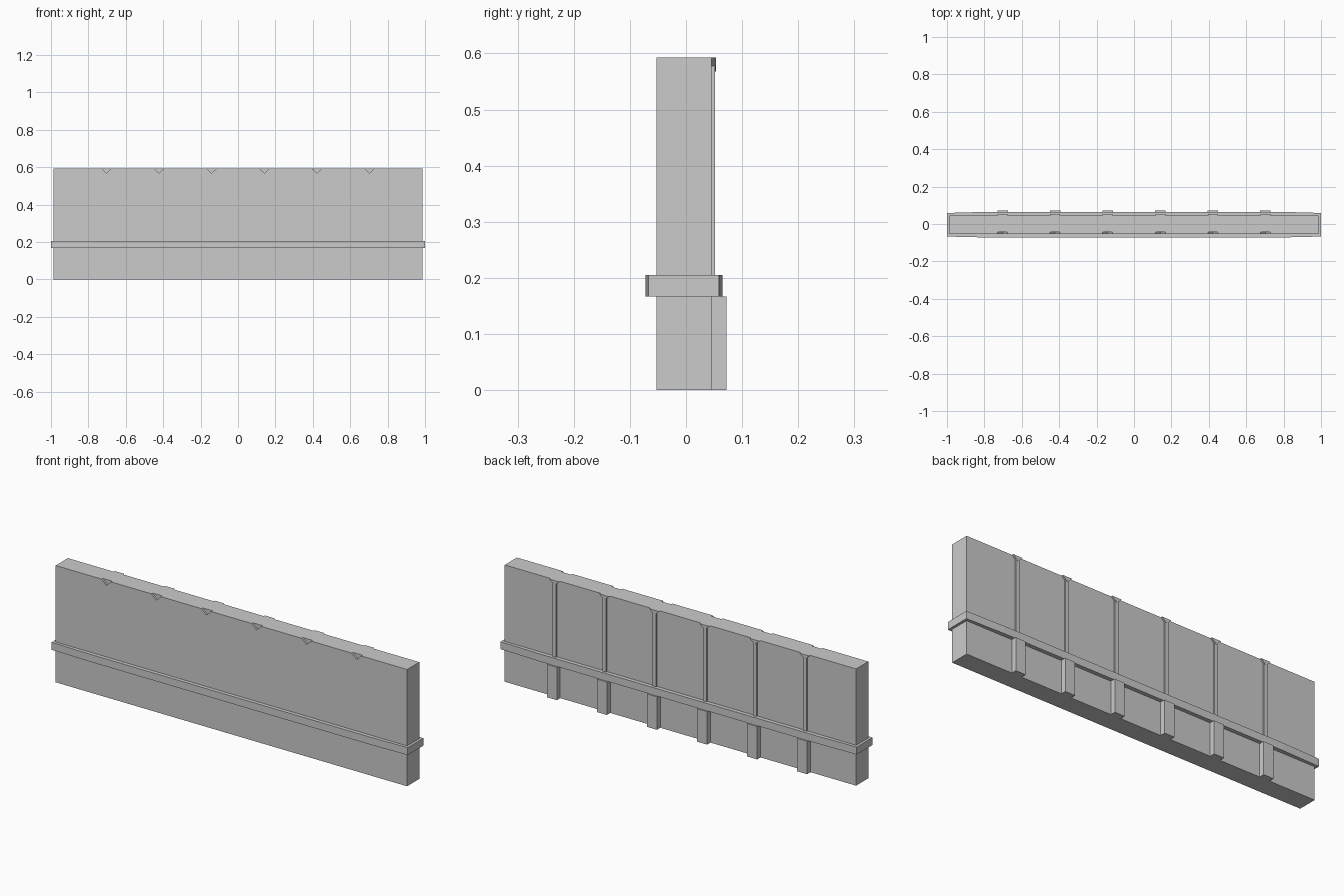
import bpy, bmesh

if "Cube" in bpy.data.objects:
    bpy.data.objects.remove(bpy.data.objects["Cube"])

BAY_X = [-0.703, -0.422, -0.141, 0.141, 0.422, 0.703]
FRONT, BACK, TOP = -0.053, 0.045, 0.593
BAND_Z0, BAND_Z1 = 0.167, 0.205


def prism(name, points, direction):
    """Extrude a flat outline along a vector into a solid object."""
    bm = bmesh.new()
    face = bm.faces.new([bm.verts.new(p) for p in points])
    out = bmesh.ops.extrude_face_region(bm, geom=[face])
    moved = [v for v in out["geom"] if isinstance(v, bmesh.types.BMVert)]
    bmesh.ops.translate(bm, verts=moved, vec=direction)
    bmesh.ops.recalc_face_normals(bm, faces=bm.faces)
    mesh = bpy.data.meshes.new(name)
    bm.to_mesh(mesh)
    bm.free()
    obj = bpy.data.objects.new(name, mesh)
    bpy.context.collection.objects.link(obj)
    return obj


def box(name, x0, x1, y0, y1, z0, z1):
    return prism(name, [(x0, y0, z0), (x1, y0, z0), (x1, y1, z0), (x0, y1, z0)],
                 (0, 0, z1 - z0))


def wedge(name, x, y0, y1, half, tip, top):
    """Downward-pointing triangle running along y."""
    return prism(name, [(x - half, y0, top), (x + half, y0, top), (x, y0, tip)],
                 (0, y1 - y0, 0))


# Main wall slab
wall = box("wall_panel", -0.987, 0.987, FRONT, BACK, 0, TOP)

# Small V notches in the front top edge, matching the rib heads behind
for x in BAY_X:
    cutter = wedge("notch_cutter", x, FRONT - 0.02, FRONT + 0.010,
                   0.0324, 0.568, TOP + 0.005)
    cutter.hide_render = True
    mod = wall.modifiers.new("notch", 'BOOLEAN')
    mod.operation = 'DIFFERENCE'
    mod.solver = 'EXACT'
    mod.object = cutter
    bpy.context.view_layer.objects.active = wall
    bpy.ops.object.modifier_apply(modifier=mod.name)
    bpy.data.objects.remove(cutter)

# Horizontal band around the wall, slightly tapered toward its ends
band = [(-1, -0.067), (-0.79, -0.072), (0.79, -0.072), (1, -0.067),
        (1, 0.059), (0.79, 0.065), (-0.79, 0.065), (-1, 0.059)]
prism("trim_band", [(x, y, BAND_Z0) for x, y in band], (0, 0, BAND_Z1 - BAND_Z0))

# Back ribs: thin strip with flared head above the band, thick buttress below
for x in BAY_X:
    box("upper_rib", x - 0.01, x + 0.01, BACK, 0.052, BAND_Z1, TOP - 0.001)
    wedge("rib_head", x, BACK, 0.0535, 0.027, 0.568, TOP)
    box("lower_buttress", x - 0.028, x + 0.028, BACK, 0.072, 0, BAND_Z0)
